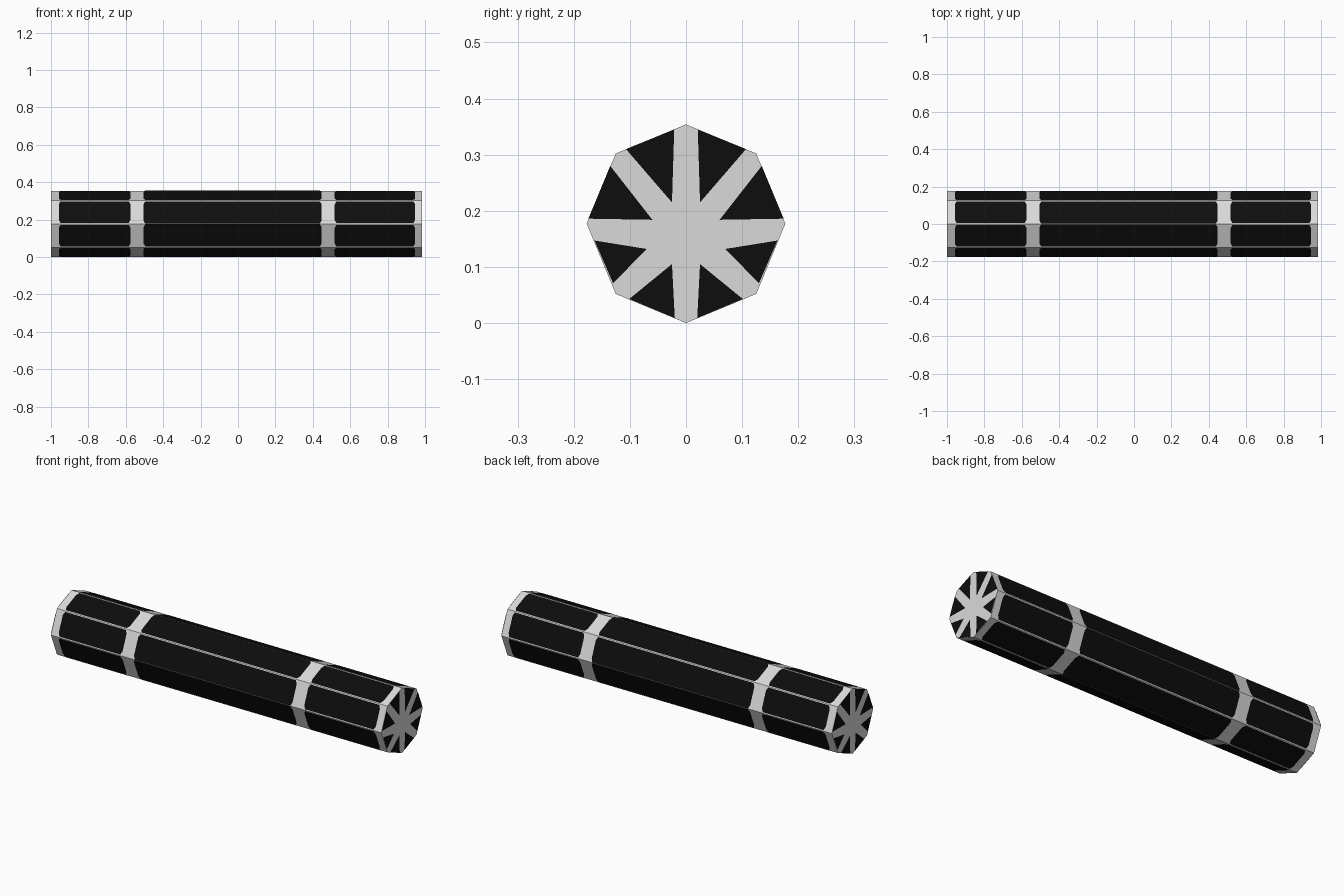
import bpy, bmesh, math
from mathutils import Vector

if "Cube" in bpy.data.objects:
    bpy.data.objects.remove(bpy.data.objects["Cube"])

R = 0.177              # octagon radius, corner pointing up
X0, X1 = -1.0, 0.985   # ends of the bar
LIFT = 0.0012          # height of painted plates over the surface


def material(name, c):
    m = bpy.data.materials.new(name)
    m.diffuse_color = (c, c, c, 1)
    m.use_nodes = True
    m.node_tree.nodes["Principled BSDF"].inputs["Base Color"].default_value = m.diffuse_color
    return m


PALE = material("pale grey", 0.70)
BLACK = material("black", 0.004)


def finish(name, bm, mat):
    me = bpy.data.meshes.new(name)
    bm.to_mesh(me)
    bm.free()
    me.materials.append(mat)
    ob = bpy.data.objects.new(name, me)
    bpy.context.collection.objects.link(ob)
    return ob


def corner(i):
    a = math.pi / 4 * i
    return Vector((0, R * math.cos(a), R + R * math.sin(a)))


def add_face(bm, pts, outward):
    f = bm.faces.new([bm.verts.new(p) for p in pts])
    f.normal_update()
    if f.normal.dot(outward) < 0:
        f.normal_flip()


# octagonal bar
bm = bmesh.new()
rings = [[bm.verts.new(corner(i) + Vector((x, 0, 0))) for i in range(8)] for x in (X0, X1)]
for i in range(8):
    j = (i + 1) % 8
    bm.faces.new((rings[0][i], rings[0][j], rings[1][j], rings[1][i]))
bm.faces.new(rings[0])
bm.faces.new(rings[1])
bmesh.ops.recalc_face_normals(bm, faces=bm.faces)
finish("octagonal_bar", bm, PALE)

# black side panels with clipped corners, three along each side
bm = bmesh.new()
panels = [(-0.958, -0.575), (-0.505, 0.447), (0.517, 0.947)]
for i in range(8):
    a, b = corner(i), corner(i + 1)
    along = (b - a).normalized()
    width = (b - a).length
    out = ((a + b) / 2 - Vector((0, 0, R))).normalized()
    for k, (xa, xb) in enumerate(panels):
        # the seam on the four axis corners nearly closes in the middle panel
        m0 = 0.001 if k == 1 and i % 2 == 0 else 0.005
        m1 = 0.001 if k == 1 and i % 2 == 1 else 0.005
        s0, s1 = m0, width - m1
        cx, cs = 0.009, 0.018
        outline = [(xa + cx, s0), (xb - cx, s0), (xb, s0 + cs), (xb, s1 - cs),
                   (xb - cx, s1), (xa + cx, s1), (xa, s1 - cs), (xa, s0 + cs)]
        add_face(bm, [a + along * s + out * LIFT + Vector((x, 0, 0)) for x, s in outline], out)
finish("side_panels", bm, BLACK)

# black wedges on both ends, leaving a pale eight-armed star
wedges = [((0.021, 0.345), (0.025, 0.215), (0.107, 0.310)),
          ((0.135, 0.280), (0.060, 0.184), (0.174, 0.186)),
          ((0.163, 0.147), (0.070, 0.132), (0.130, 0.071)),
          ((0.101, 0.043), (0.025, 0.105), (0.020, 0.009))]
for name, x, d in (("left_end_wedges", X0, -1), ("right_end_wedges", X1, 1)):
    bm = bmesh.new()
    for tri in wedges:
        for side in (-1, 1):
            add_face(bm, [Vector((x + d * LIFT, side * y, z)) for y, z in tri], Vector((d, 0, 0)))
    finish(name, bm, BLACK)
